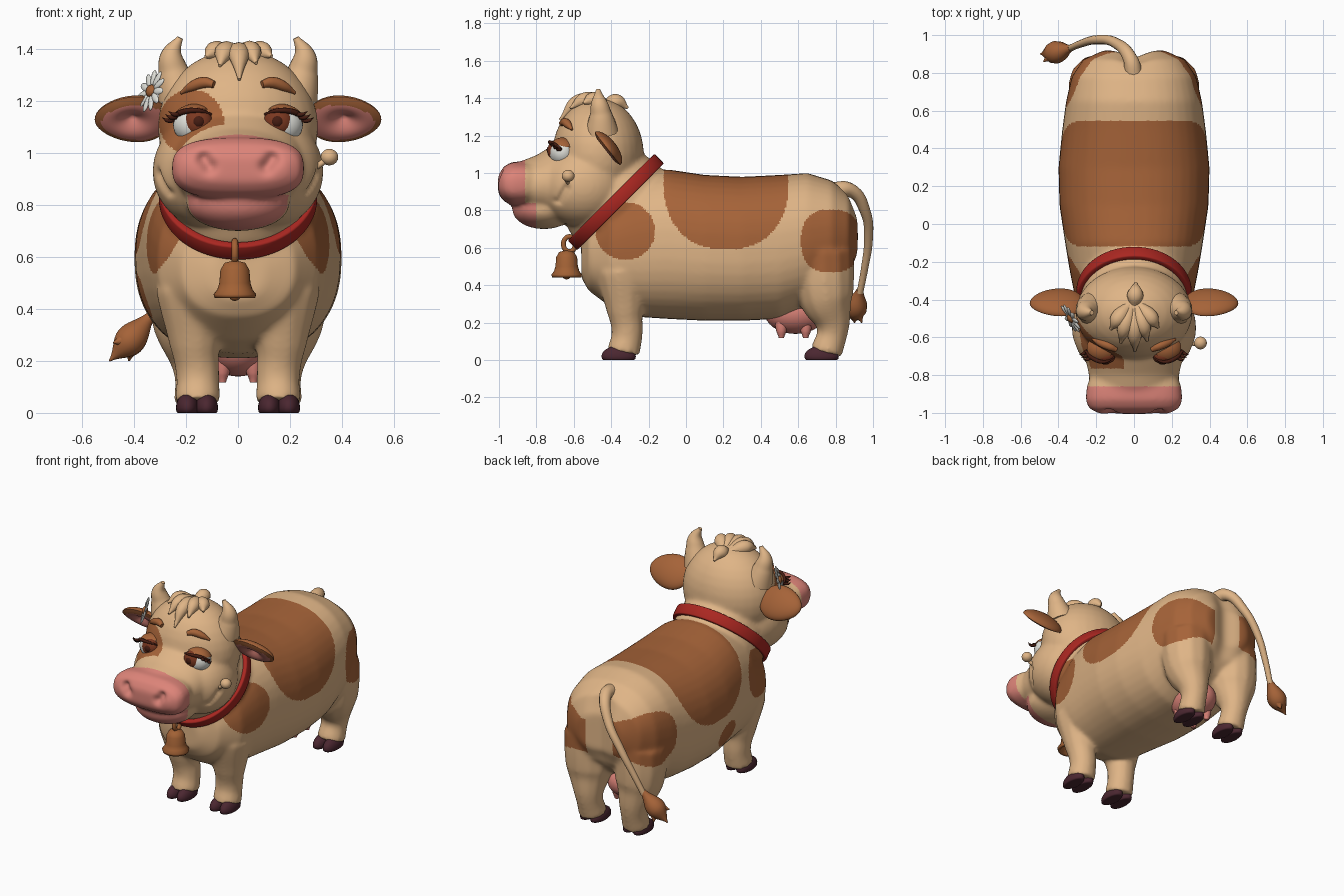
import bpy, bmesh, math
from mathutils import Vector, Matrix
from mathutils.geometry import intersect_point_line

if "Cube" in bpy.data.objects:
    bpy.data.objects.remove(bpy.data.objects["Cube"])


def material(name, *rgb):
    m = bpy.data.materials.new(name)
    m.use_nodes = True
    m.diffuse_color = (*rgb, 1)
    m.node_tree.nodes["Principled BSDF"].inputs["Base Color"].default_value = (*rgb, 1)
    return m


cream = material("cream hide", 0.74, 0.46, 0.24)
brown = material("brown hide", 0.38, 0.125, 0.04)
pink = material("pink skin", 0.72, 0.23, 0.19)
red = material("red collar", 0.4, 0.02, 0.015)
hoof_dark = material("dark hoof", 0.07, 0.02, 0.03)
white = material("white", 0.75, 0.75, 0.7)
iris_brown = material("iris brown", 0.2, 0.04, 0.015)
lash_dark = material("dark lash", 0.06, 0.012, 0.006)
bronze = material("bronze bell", 0.36, 0.12, 0.035)


def add(name, mesh, *mats):
    for m in mats:
        mesh.materials.append(m)
    mesh.shade_smooth()
    ob = bpy.data.objects.new(name, mesh)
    bpy.context.scene.collection.objects.link(ob)
    return ob


def to_mesh(bm):
    bmesh.ops.recalc_face_normals(bm, faces=bm.faces)
    me = bpy.data.meshes.new("part")
    bm.to_mesh(me)
    bm.free()
    return me


def evaluated(ob):
    # Bake modifiers or a curve into a plain mesh and drop the source
    dg = bpy.context.evaluated_depsgraph_get()
    me = bpy.data.meshes.new_from_object(ob.evaluated_get(dg))
    bpy.data.objects.remove(ob)
    return me


def ball(centre, radii, segs=32, rot=Matrix()):
    bm = bmesh.new()
    bmesh.ops.create_uvsphere(bm, u_segments=segs, v_segments=segs // 2, radius=1)
    bm.transform(Matrix.Translation(centre) @ rot.to_4x4() @ Matrix.Diagonal((*radii, 1)))
    return to_mesh(bm)


def tube(points, radii, sides=4):
    cu = bpy.data.curves.new("path", 'CURVE')
    cu.dimensions = '3D'
    cu.bevel_depth, cu.bevel_resolution, cu.resolution_u = 1, sides, 8
    cu.use_fill_caps = True
    sp = cu.splines.new('BEZIER')
    sp.radius_interpolation = 'CARDINAL'
    sp.bezier_points.add(len(points) - 1)
    for bp, p, r in zip(sp.bezier_points, points, radii):
        bp.co, bp.radius = p, r
        bp.handle_left_type = bp.handle_right_type = 'AUTO'
    ob = bpy.data.objects.new("path", cu)
    bpy.context.scene.collection.objects.link(ob)
    return evaluated(ob)


def loft(rings, n=2.3, segs=40):
    # Rings along y given as (y, top, bottom, half width), rounded-box outline
    bm = bmesh.new()
    loops = []
    for y, top, bot, rx in rings:
        loop = []
        for i in range(segs):
            a = math.tau * i / segs
            c, s = math.cos(a), math.sin(a)
            x = math.copysign(abs(c) ** (2 / n), c) * rx
            z = math.copysign(abs(s) ** (2 / n), s) * (top - bot) / 2
            loop.append(bm.verts.new((x, y, z + (top + bot) / 2)))
        loops.append(loop)
    for a, b in zip(loops, loops[1:]):
        for i in range(segs):
            j = (i + 1) % segs
            bm.faces.new((a[i], a[j], b[j], b[i]))
    bm.faces.new(loops[0])
    bm.faces.new(loops[-1])
    return to_mesh(bm)


def lathe(profile, centre, segs=32):
    bm = bmesh.new()
    vs = [bm.verts.new((r, 0, z)) for r, z in profile]
    es = [bm.edges.new(p) for p in zip(vs, vs[1:])]
    bmesh.ops.spin(bm, geom=vs + es, cent=(0, 0, 0), axis=(0, 0, 1), angle=math.tau, steps=segs)
    bmesh.ops.remove_doubles(bm, verts=bm.verts, dist=0.0005)
    bm.transform(Matrix.Translation(centre))
    return to_mesh(bm)


# Hide: torso, neck, skull, snout, jaw, cheeks and legs fused into one skin
skin = [loft([(-0.56, 0.62, 0.44, 0.1), (-0.52, 0.74, 0.37, 0.22), (-0.4, 0.88, 0.28, 0.31),
              (-0.25, 0.99, 0.23, 0.34), (-0.1, 1.02, 0.22, 0.365), (0.1, 0.99, 0.21, 0.395),
              (0.3, 0.98, 0.21, 0.4), (0.5, 0.99, 0.22, 0.38), (0.65, 1.0, 0.28, 0.36),
              (0.78, 0.96, 0.36, 0.33), (0.87, 0.89, 0.45, 0.27), (0.92, 0.78, 0.54, 0.16)]),
        loft([(-0.5, 1.23, 0.72, 0.27), (-0.62, 1.19, 0.74, 0.275), (-0.72, 1.145, 0.75, 0.255),
              (-0.8, 1.095, 0.77, 0.24), (-0.88, 1.065, 0.8, 0.22)], 2),
        loft([(-0.78, 1.04, 0.85, 0.22), (-0.86, 1.06, 0.825, 0.25), (-0.93, 1.06, 0.825, 0.257),
              (-0.975, 1.035, 0.85, 0.24), (-1.005, 0.985, 0.89, 0.185)], 2.8),
        ball((0, -0.36, 0.83), (0.29, 0.3, 0.3)),
        ball((0, -0.47, 1.1), (0.31, 0.245, 0.3)),
        ball((0, -0.76, 0.805), (0.2, 0.17, 0.105))]
for s in (1, -1):
    skin.append(ball((s * 0.11, -0.55, 0.93), (0.22, 0.24, 0.22)))
    skin.append(tube([(s * 0.17, -0.34, 0.48), (s * 0.165, -0.325, 0.26), (s * 0.155, -0.315, 0.14),
                      (s * 0.155, -0.335, 0.04)], [0.15, 0.1, 0.085, 0.09]))
    skin.append(tube([(s * 0.18, 0.73, 0.58), (s * 0.18, 0.75, 0.33), (s * 0.165, 0.785, 0.17),
                      (s * 0.16, 0.75, 0.04)], [0.17, 0.148, 0.088, 0.088]))
bm = bmesh.new()
for me in skin:
    bm.from_mesh(me)
hide = add("hide", to_mesh(bm))
rm = hide.modifiers.new("fuse", 'REMESH')
rm.mode, rm.voxel_size = 'VOXEL', 0.0095
sm = hide.modifiers.new("soften", 'SMOOTH')
sm.factor, sm.iterations = 0.5, 26
hide = add("hide", evaluated(hide), cream, brown, pink)

# Sculpted creases: rump cleft, nostrils, smile as (start, end, radius, push)
dents = [((0, 0.92, 0.45), (0, 0.92, 0.86), 0.075, Vector((0, -0.035, 0)))]
for s in (1, -1):
    dents += [((s * 0.11, -0.99, 0.95), (s * 0.13, -0.99, 0.975), 0.026, Vector((0, 0.04, 0))),
              ((s * 0.24, -0.8, 0.82), (s * 0.28, -0.68, 0.85), 0.02, Vector((s * -0.018, 0, 0))),
              ((s * 0.28, -0.68, 0.85), (s * 0.31, -0.64, 0.92), 0.02, Vector((s * -0.018, 0, 0)))]
for v in hide.data.vertices:
    pushes = []
    for a, b, r, push in dents:
        p, t = intersect_point_line(v.co, a, b)
        p = Vector(a).lerp(Vector(b), min(1, max(0, t)))
        pushes.append(push * math.exp(-((v.co - p).length / r) ** 2))
    v.co += max(pushes, key=lambda q: q.length)


def inside(u, w, cu, cw, ru, rw, n=2):
    return abs((u - cu) / ru) ** n + abs((w - cw) / rw) ** n < 1


def hide_colour(c):
    x, y, z = c
    if y < (-0.86 if z > 0.84 else -0.8):
        return 2
    spots = [inside(y, z, 0.215, 0.95, 0.335, 0.36, 2.25),
             inside(y, z, -0.325, 0.69, 0.16, 0.155) and abs(x) > 0.15,
             inside(y, z, 0.775, 0.637 if x > 0 else 0.66, 0.16, 0.168, 2.5) and abs(x) > 0.1,
             x < 0 and inside(y, z, 0.09, 0.45, 0.095, 0.085),
             -0.765 < y < -0.5 and inside(x, z, -0.18, 1.12, 0.125, 0.125)]
    return int(any(spots))


for p in hide.data.polygons:
    p.material_index = hide_colour(p.center)


def skull_y(x, z):
    return -0.47 - 0.245 * math.sqrt(max(0, 1 - (x / 0.31) ** 2 - ((z - 1.1) / 0.3) ** 2))


def skull_z(x, y):
    return 1.1 + 0.3 * math.sqrt(max(0, 1 - (x / 0.31) ** 2 - ((y + 0.47) / 0.245) ** 2))


for s, side in ((1, "left"), (-1, "right")):
    # Eyes with iris, pupil, lid, lashes and brow
    e = Vector((s * 0.168, -0.66, 1.11))
    add(side + "_eye", ball(e, (0.082, 0.07, 0.075)), white)
    add(side + "_iris", ball(e + Vector((s * -0.014, -0.04, 0.01)), (0.056, 0.04, 0.056)), iris_brown)
    add(side + "_pupil", ball(e + Vector((s * -0.016, -0.06, 0.012)), (0.028, 0.025, 0.028)), lash_dark)
    bm = bmesh.new()
    bm.from_mesh(ball(e, (0.09, 0.079, 0.08)))
    bmesh.ops.bisect_plane(bm, geom=bm.verts[:] + bm.edges[:] + bm.faces[:],
                           plane_co=e + Vector((0, 0, 0.046)), plane_no=(s * 0.15, 0.2, 1), clear_inner=True)
    add(side + "_eyelid", to_mesh(bm), brown)
    add(side + "_lash_line", tube([e + Vector((s * x, y, z)) for x, y, z in
                                   ((-0.065, -0.045, 0.04), (-0.01, -0.07, 0.055), (0.055, -0.048, 0.046),
                                    (0.09, -0.01, 0.022))], [0.005, 0.009, 0.011, 0.006], 2), lash_dark)
    for k in range(3):
        root = e + Vector((s * (0.055 + 0.012 * k), -0.04 + 0.015 * k, 0.042 - 0.012 * k))
        add(side + "_lash", tube([root, root + Vector((s * 0.025, -0.018, -0.002)),
                                  root + Vector((s * 0.045, -0.02, 0.01))], [0.01, 0.008, 0.001], 1), lash_dark)
    brow = [(s * x, skull_y(x, z) - 0.005, z) for x, z in
            ((0.092, 1.265), (0.13, 1.272), (0.18, 1.256), (0.22, 1.232))]
    add(side + "_brow", tube(brow, [0.014, 0.022, 0.019, 0.006]), brown)

    # Cupped ears with a pink hollow, opening forward and down
    bm = bmesh.new()
    bmesh.ops.create_uvsphere(bm, u_segments=40, v_segments=28, radius=1,
                              matrix=Matrix.Rotation(math.pi / 2, 4, 'X'))
    for f in bm.faces:
        c = f.calc_center_median()
        f.material_index = int(c.y < 0 and math.hypot(c.x * 0.9 + 0.05, c.z + 0.08) < 0.78)
    for v in bm.verts:
        x, y, z = v.co
        d = math.hypot(x, z)
        if y < 0:
            y = -0.6 * math.sin(math.pi * min(1, d)) + 0.5 * (1 - d * d)
        v.co = (x * 0.145, y * 0.05, z * 0.11 * (1 - 0.15 * x))
    bm.transform(Matrix.Diagonal((s, 1, 1, 1)) @ Matrix.Translation((0.407, -0.42, 1.13))
                 @ Matrix.Rotation(math.radians(38), 4, 'X'))
    add(side + "_ear", to_mesh(bm), brown, pink)

    # Horns
    add(side + "_horn", tube([(s * 0.22, -0.45, 1.22), (s * 0.248, -0.455, 1.31), (s * 0.255, -0.465, 1.38),
                              (s * 0.223, -0.47, 1.445)], [0.09, 0.062, 0.042, 0.012], 6), cream)

    # Cloven hooves
    for y, end in ((-0.355, "front"), (0.73, "rear")):
        for k in (-1, 1):
            me = ball((s * 0.158 + k * 0.037, y - 0.005, 0.02), (0.044, 0.092, 0.056), 24)
            for v in me.vertices:
                v.co.z = max(0, v.co.z)
            add(f"{side}_{end}_hoof", me, hoof_dark)

    # Teats
    for y in (0.51, 0.64):
        add(side + "_teat", tube([(s * 0.055, y, 0.2), (s * 0.06, y, 0.15), (s * 0.06, y, 0.118)],
                                 [0.035, 0.026, 0.014]), pink)

add("udder", ball((0, 0.585, 0.255), (0.125, 0.165, 0.115)), pink)

# Forelock
for x, y in ((-0.125, -0.56), (-0.07, -0.63), (0.005, -0.675), (0.07, -0.62), (0.13, -0.55), (0.01, -0.31)):
    mid = (x * 0.7, -0.44 + (y + 0.44) * 0.55)
    add("forelock", tube([(x * 0.2, -0.43, 1.365), (*mid, skull_z(*mid) + 0.006),
                          (x, y, skull_z(x, y) + 0.02)], [0.028, 0.042, 0.006]), cream)

# Tail and tuft
add("tail", tube([(0, 0.78, 0.9), (-0.02, 0.875, 0.91), (-0.1, 0.96, 0.79), (-0.2, 0.975, 0.64),
                  (-0.28, 0.955, 0.49), (-0.34, 0.93, 0.36)], [0.05, 0.038, 0.028, 0.024, 0.02, 0.018]), cream)
for tip, r in (((-0.495, 0.9, 0.2), 0.06), ((-0.42, 0.94, 0.2), 0.048), ((-0.48, 0.86, 0.27), 0.048)):
    mid = Vector((-0.4, 0.91, 0.295)).lerp(Vector(tip), 0.2)
    add("tail_tuft", tube([(-0.335, 0.93, 0.375), mid, tip], [0.018, r, 0.003]), brown)

# Collar
bm = bmesh.new()
bmesh.ops.create_cone(bm, cap_ends=False, segments=64, radius1=0.328, radius2=0.328, depth=0.072)
bm.transform(Matrix.Translation((0, -0.375, 0.845)) @ Matrix.Rotation(math.radians(45), 4, 'X')
             @ Matrix.Diagonal((0.93, 1, 1, 1)))
collar = add("collar", to_mesh(bm), red)
collar.modifiers.new("thickness", 'SOLIDIFY').thickness = 0.03
bev = collar.modifiers.new("edge", 'BEVEL')
bev.width, bev.segments = 0.007, 2

# Bell on its loop
bell = Vector((-0.012, -0.638, 0))
add("bell", lathe([(0, 0.588), (0.04, 0.578), (0.056, 0.55), (0.06, 0.5), (0.068, 0.475), (0.082, 0.457),
                   (0.078, 0.442), (0.062, 0.445), (0.045, 0.49), (0, 0.51)], bell), bronze)
add("bell_clapper", ball(bell + Vector((0, 0, 0.455)), (0.024, 0.024, 0.024), 16), bronze)
loop = [bell + Vector((0, 0.015 + 0.032 * math.cos(a), 0.62 + 0.04 * math.sin(a)))
        for a in [math.tau * i / 8 for i in range(9)]]
add("bell_loop", tube(loop, [0.013] * 9), bronze)

# Daisy by the ear
turn = Vector((-0.8, -0.5, 0.3)).to_track_quat('Z', 'Y').to_matrix().to_4x4()
at = Vector((-0.335, -0.5, 1.24))
add("daisy_centre", ball(at, (0.025, 0.025, 0.018), 16, turn), bronze)
for k in range(11):
    spin = turn @ Matrix.Rotation(math.tau * k / 11, 4, 'Z')
    add("daisy_petal", ball(at + spin @ Vector((0.053, 0, 0)), (0.034, 0.015, 0.007), 12, spin), white)

# Bud on a short stalk at the cheek
add("bud", ball((0.352, -0.63, 0.985), (0.034, 0.034, 0.032), 20), cream)
add("bud_stalk", tube([(0.29, -0.62, 0.94), (0.32, -0.635, 0.96), (0.345, -0.63, 0.98)], [0.012] * 3), cream)
